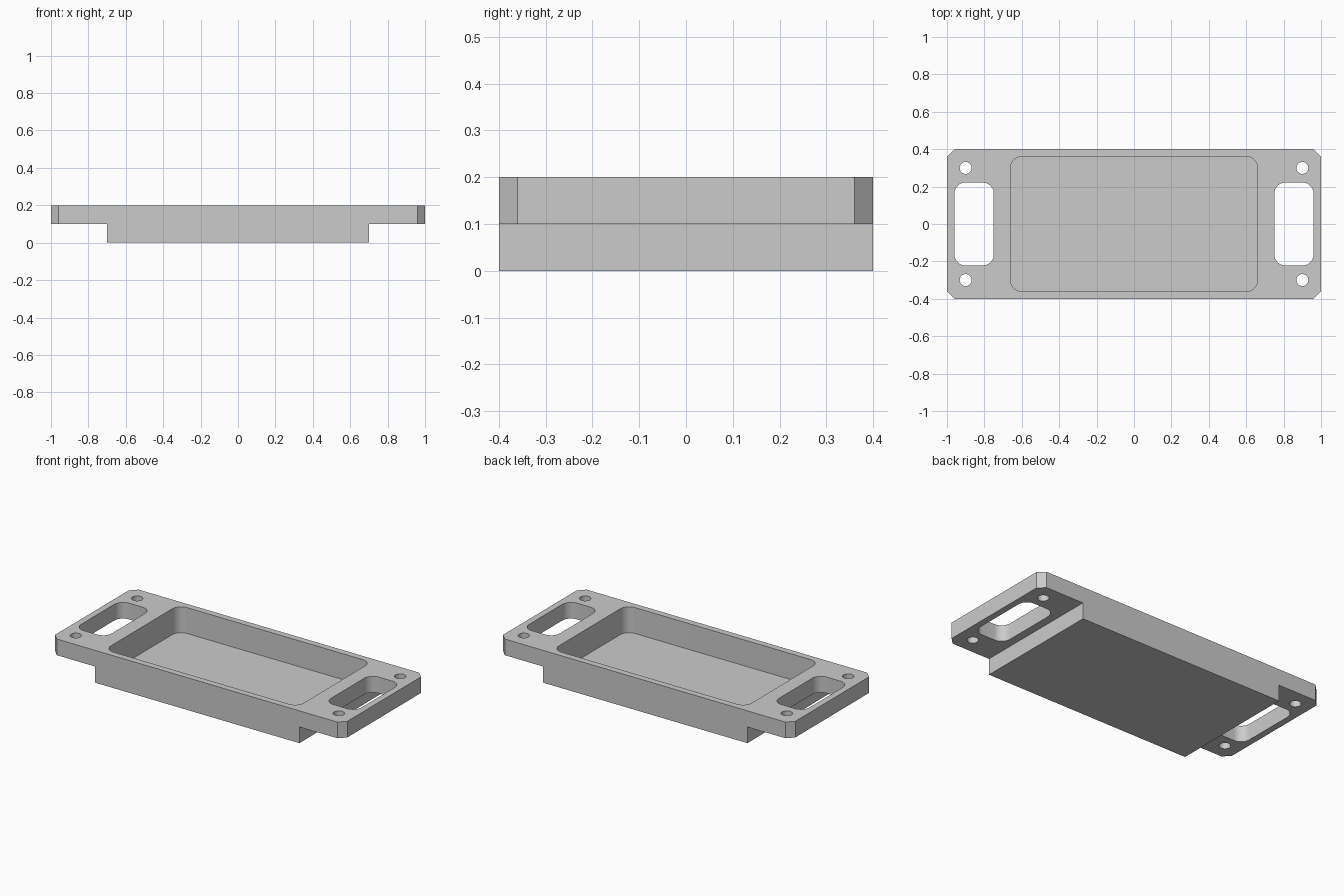
import bpy, bmesh, math
from mathutils import Vector

cube = bpy.data.objects.get("Cube")
if cube:
    bpy.data.objects.remove(cube, do_unlink=True)

grey = bpy.data.materials.new("light grey")
grey.use_nodes = True
colour = (0.6, 0.6, 0.6, 1)
grey.diffuse_color = colour
grey.node_tree.nodes["Principled BSDF"].inputs["Base Color"].default_value = colour

HEIGHT, STEP, HALF_DEPTH, WALL = 0.2, 0.1, 0.4, 0.04


def prism(name, points, offset):
    """Extrude a closed outline of 3D points along offset."""
    bm = bmesh.new()
    face = bm.faces.new([bm.verts.new(p) for p in points])
    ext = bmesh.ops.extrude_face_region(bm, geom=[face])
    verts = [g for g in ext["geom"] if isinstance(g, bmesh.types.BMVert)]
    bmesh.ops.translate(bm, vec=Vector(offset), verts=verts)
    bmesh.ops.recalc_face_normals(bm, faces=bm.faces)
    mesh = bpy.data.meshes.new(name)
    bm.to_mesh(mesh)
    bm.free()
    mesh.materials.append(grey)
    obj = bpy.data.objects.new(name, mesh)
    bpy.context.collection.objects.link(obj)
    return obj


def rounded_cutter(name, cx, cy, hx, hy, radius, floor, steps=10):
    """Upright cutter with a rounded rectangle outline, open above the tray."""
    points = []
    for i, (sx, sy) in enumerate([(1, 1), (-1, 1), (-1, -1), (1, -1)]):
        for k in range(steps + 1):
            a = (i + k / steps) * math.pi / 2
            points.append((cx + sx * (hx - radius) + radius * math.cos(a),
                           cy + sy * (hy - radius) + radius * math.sin(a), floor))
    return prism(name, points, (0, 0, HEIGHT + 0.1 - floor))


def round_cutter(name, cx, cy, radius, floor, sides=32):
    points = [(cx + radius * math.cos(2 * math.pi * k / sides),
               cy + radius * math.sin(2 * math.pi * k / sides), floor)
              for k in range(sides)]
    return prism(name, points, (0, 0, HEIGHT + 0.1 - floor))


# Tray body with a flange at each end, extruded from its stepped profile
right_half = [(0.7, 0), (0.7, STEP), (1, STEP), (1, HEIGHT)]
outline = right_half + [(-x, z) for x, z in reversed(right_half)]
tray = prism("flanged_tray", [(x, -HALF_DEPTH, z) for x, z in outline],
             (0, 2 * HALF_DEPTH, 0))

# Chamfer the four upright flange corners
bm = bmesh.new()
bm.from_mesh(tray.data)
corners = [e for e in bm.edges
           if all(abs(v.co.x) > 0.99 for v in e.verts)
           and abs(e.verts[0].co.z - e.verts[1].co.z) > 0.01]
bmesh.ops.bevel(bm, geom=corners, offset=WALL, offset_type='OFFSET',
                segments=1, affect='EDGES')
# Bevel offset is measured along the faces, which meet at right angles
bm.to_mesh(tray.data)
bm.free()

# Pocket, handle slots and screw holes
cutters = [rounded_cutter("pocket_cutter", 0, 0, 0.66, 0.36, 0.06, WALL)]
for side in (-1, 1):
    cutters.append(rounded_cutter("slot_cutter", side * 0.855, 0, 0.105, 0.222, 0.06, 0.05))
    for end in (-1, 1):
        cutters.append(round_cutter("hole_cutter", side * 0.9, end * 0.3, 0.032, 0.05))

for cutter in cutters:
    cutter.hide_render = True
    mod = tray.modifiers.new(cutter.name, 'BOOLEAN')
    mod.operation = 'DIFFERENCE'
    mod.solver = 'EXACT'
    mod.object = cutter

# Apply the cuts and discard the cutters
bpy.context.view_layer.update()
evaluated = tray.evaluated_get(bpy.context.evaluated_depsgraph_get())
cut_mesh = bpy.data.meshes.new_from_object(evaluated)
tray.modifiers.clear()
tray.data = cut_mesh
tray.data.name = "flanged_tray"
for cutter in cutters:
    bpy.data.objects.remove(cutter, do_unlink=True)

# Smooth the rounded walls, keep the machined edges sharp
bpy.ops.object.select_all(action='DESELECT')
tray.select_set(True)
bpy.context.view_layer.objects.active = tray
bpy.ops.object.shade_smooth_by_angle(angle=math.radians(30))
